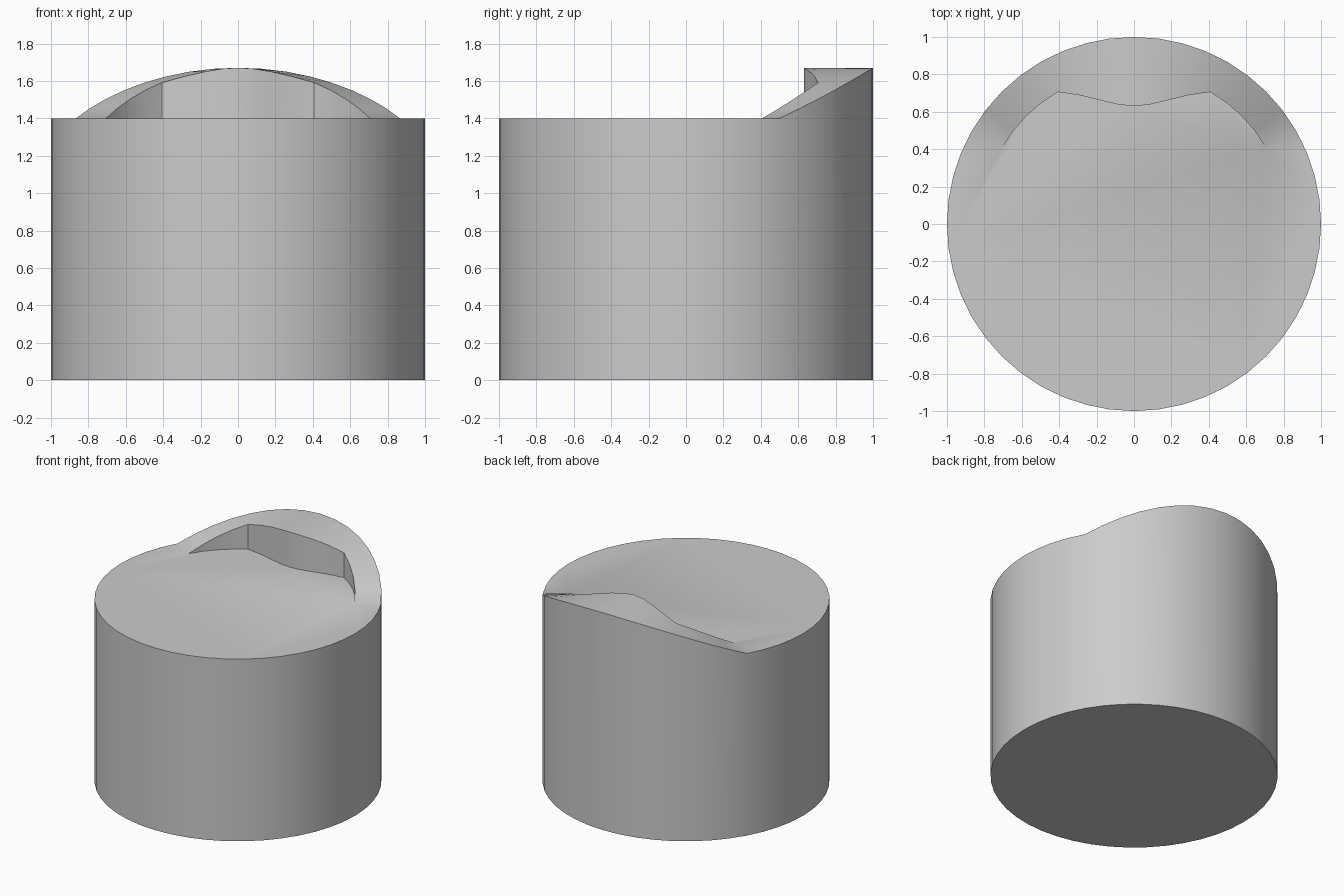
import bpy, bmesh
from math import sin, cos, radians

if "Cube" in bpy.data.objects:
    bpy.data.objects.remove(bpy.data.objects["Cube"])

N, H, PEAK = 48, 1.40, 0.27
STEP = 360 / N
FIRST, LAST = round(30 / STEP), round(150 / STEP)


def lip_height(a):
    return PEAK * sin(radians((a - 30) * 1.5)) if 30 < a < 150 else 0.0


def inner_radius(a):
    # constant-width rim, bulging inward in the middle
    return 0.815 - (0.185 * sin(radians((a - 60) * 3)) if 60 < a < 120 else 0)


bm = bmesh.new()


def vert(a, r, z):
    return bm.verts.new((r * cos(radians(a)), r * sin(radians(a)), z))


# Round outer wall and base, with the top edge rising at the back
angles = [i * STEP for i in range(N)]
bottom = [vert(a, 1, 0) for a in angles]
top = [vert(a, 1, H + lip_height(a)) for a in angles]
bm.faces.new(bottom[::-1])
for i in range(N):
    j = (i + 1) % N
    bm.faces.new((bottom[i], bottom[j], top[j], top[i]))

# Raised back lip: sloping crest and inner wall
lip = angles[FIRST:LAST + 1]
base = [vert(a, inner_radius(a), H) for a in lip]
crest = [base[0]] + [vert(a, inner_radius(a), H + lip_height(a)) for a in lip[1:-1]] + [base[-1]]
for k in range(len(lip) - 1):
    o = FIRST + k
    bm.faces.new((top[o], top[o + 1], crest[k + 1], crest[k]))
    wall = [crest[k], crest[k + 1], base[k + 1], base[k]]
    bm.faces.new(list(dict.fromkeys(wall)))

# Flat top inside the lip
bm.faces.new(top[LAST:] + top[:FIRST + 1] + base)
bmesh.ops.recalc_face_normals(bm, faces=bm.faces)

mesh = bpy.data.meshes.new("round_block_with_lip")
bm.to_mesh(mesh)
bm.free()
obj = bpy.data.objects.new("round_block_with_lip", mesh)
bpy.context.collection.objects.link(obj)
bpy.context.view_layer.objects.active = obj
obj.select_set(True)
bpy.ops.object.shade_smooth_by_angle(angle=radians(25))
